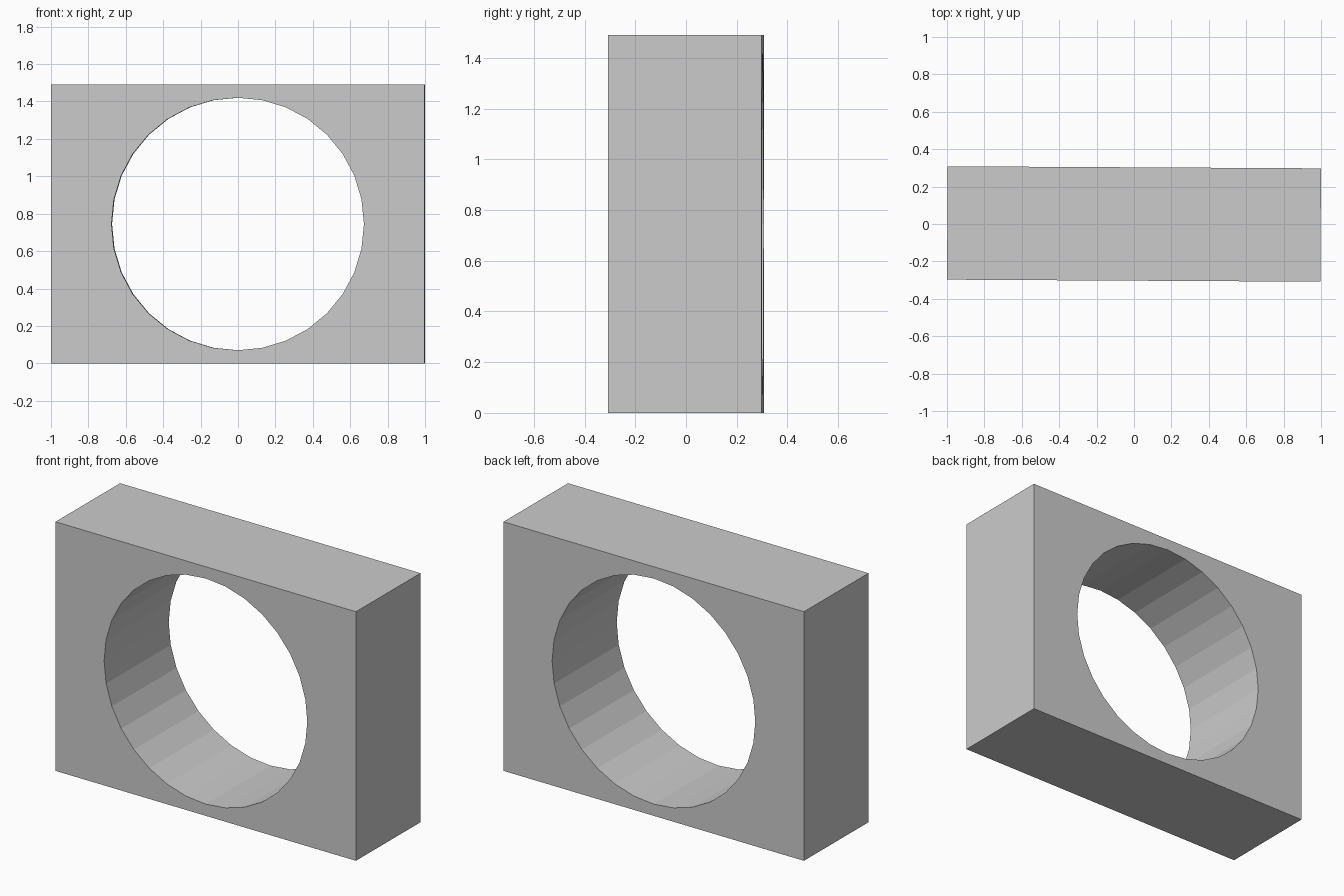
import bpy
import math

if "Cube" in bpy.data.objects:
    bpy.data.objects.remove(bpy.data.objects["Cube"])

WIDTH, DEPTH, HEIGHT = 1.996, 0.606, 1.49
HOLE_RADIUS = 0.675
TURN = -0.0055  # block sits very slightly turned about z

# Rectangular block
bpy.ops.mesh.primitive_cube_add(size=1, location=(0, 0, HEIGHT / 2))
block = bpy.context.object
block.name = "block"
block.scale = (WIDTH, DEPTH, HEIGHT)
block.rotation_euler = (0, 0, TURN)

# 32-sided cutter for the round opening, running front to back
bpy.ops.mesh.primitive_cylinder_add(
    vertices=32, radius=HOLE_RADIUS, depth=2,
    location=(0, 0, HEIGHT / 2), rotation=(math.pi / 2, 0, TURN))
cutter = bpy.context.object
cutter.name = "hole_cutter"
cutter.hide_render = True

# Cut the opening and discard the cutter
hole = block.modifiers.new("round_opening", 'BOOLEAN')
hole.operation = 'DIFFERENCE'
hole.solver = 'EXACT'
hole.object = cutter
bpy.ops.object.select_all(action='DESELECT')
bpy.context.view_layer.objects.active = block
block.select_set(True)
bpy.ops.object.modifier_apply(modifier=hole.name)
bpy.data.objects.remove(cutter)
